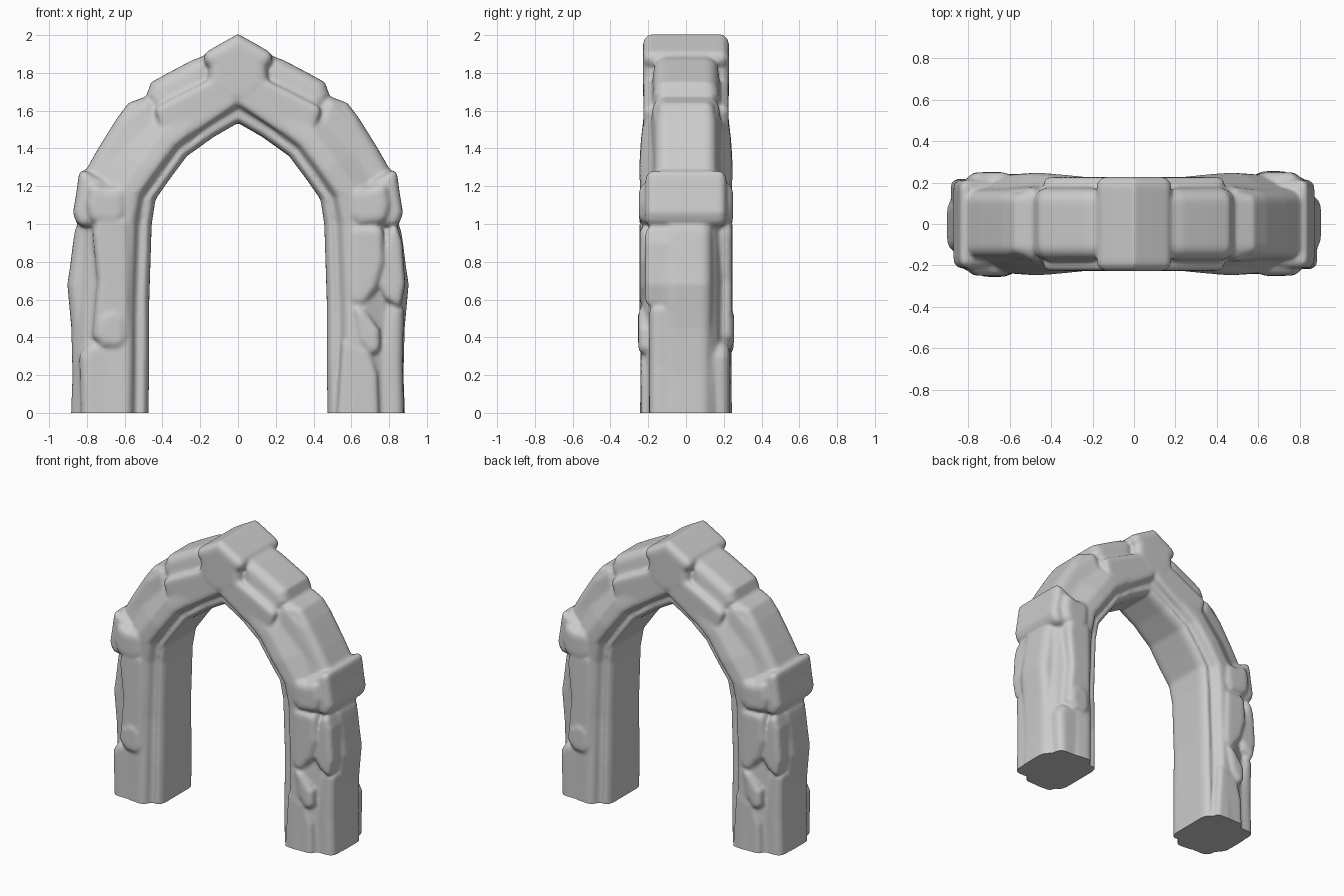
import bpy, bmesh, math

if "Cube" in bpy.data.objects:
    bpy.data.objects.remove(bpy.data.objects["Cube"])

parts = []


def finish(name, bm):
    bmesh.ops.recalc_face_normals(bm, faces=bm.faces)
    me = bpy.data.meshes.new(name)
    bm.to_mesh(me)
    bm.free()
    ob = bpy.data.objects.new(name, me)
    bpy.context.collection.objects.link(ob)
    parts.append(ob)
    return ob


def stone(name, pts, y0, y1, bevel=0.05, limit=50, paired=True):
    """Side-on outline (x, z[, inset]) given thickness in y, edges worn round."""
    bm = bmesh.new()
    front, back = [], []
    for p in pts:
        d = p[2] if len(p) > 2 else 0
        front.append(bm.verts.new((p[0], y0 + d, p[1])))
        back.append(bm.verts.new((p[0], y1 - d, p[1])))
    bm.faces.new(front)
    bm.faces.new(back)
    n = len(pts)
    for i in range(n):
        j = (i + 1) % n
        bm.faces.new((front[i], front[j], back[j], back[i]))
    bmesh.ops.recalc_face_normals(bm, faces=bm.faces)
    edges = [e for e in bm.edges
             if e.calc_face_angle(0) > math.radians(limit)
             and max(v.co.z for v in e.verts) > 0.001]
    bmesh.ops.bevel(bm, geom=edges, offset=bevel, segments=4, profile=0.5,
                    affect='EDGES', clamp_overlap=True)
    ob = finish(name, bm)
    if paired:  # the arch repeats when turned half a circle
        twin = bpy.data.objects.new(name + "_opposite", ob.data.copy())
        twin.rotation_euler[2] = math.pi
        bpy.context.collection.objects.link(twin)
        parts.append(twin)


LOW = -.06  # legs run below ground and are trimmed flat at the end

# Moulded arch core: stations of inner x,z, outer x,z, depth scale
half = [(.475, LOW, .87, LOW, 1.1), (.47, .3, .865, .3, 1.08), (.47, .6, .86, .6, 1.04),
        (.457, 1.0, .84, 1.0, 1.04), (.437, 1.13, .80, 1.2, 1.09),
        (.36, 1.24, .67, 1.39, 1.12), (.27, 1.36, .52, 1.59, 1.08),
        (.13, 1.46, .27, 1.79, 1.0), (0, 1.535, 0, 1.96, 1.0)]
stations = half + [(-a, b, -c, d, e) for a, b, c, d, e in half[-2::-1]]
side = [(0, .125), (.02, .15), (.06, .17), (.1, .174), (.14, .165), (.19, .175),
        (.23, .205), (.28, .22), (.35, .222), (.53, .216), (.7, .185), (.87, .155),
        (.95, .13), (1, .1)]
ring = [(t, -y) for t, y in side] + [(t, y) for t, y in reversed(side)]
bm = bmesh.new()
loops = [[bm.verts.new((a + (c - a) * t, y * s, b + (d - b) * t)) for t, y in ring]
         for a, b, c, d, s in stations]
for r0, r1 in zip(loops, loops[1:]):
    for i in range(len(ring)):
        j = (i + 1) % len(ring)
        bm.faces.new((r0[i], r0[j], r1[j], r1[i]))
bm.faces.new(loops[0])
bm.faces.new(loops[-1])
finish("arch_core", bm)

# Keystone at the peak, flowing down into the band on both faces
key = [(.1, 1.95), (.16, 1.915), (.2, 1.88), (.155, 1.83), (.16, 1.73), (.06, 1.64)]
stone("keystone", [(0, 2.006)] + key + [(-x, z) for x, z in reversed(key)],
      -.228, .228, .075, 65, paired=False)

# Curved-part stones, narrower towards the outside
stone("upper_stone", [(.12, 1.91, .03), (.24, 1.868, .03), (.36, 1.805, .03), (.46, 1.75, .03),
                      (.485, 1.68, .02), (.43, 1.58), (.17, 1.72)], -.19, .19, .055)
stone("upper_band", [(0, 1.83), (.17, 1.755), (.3, 1.69), (.445, 1.615), (.41, 1.5), (.3, 1.43),
                     (.12, 1.55), (0, 1.63)], -.226, .226, .03)
stone("lower_stone", [(.43, 1.68, .05), (.5, 1.67, .06), (.58, 1.64, .06), (.64, 1.56, .06),
                      (.74, 1.4, .06), (.825, 1.25, .06), (.62, 1.17), (.4, 1.48)],
      -.21, .21, .045)

# Springing stone, stepped back at its outer side
stone("springing_face", [(.585, 1.205), (.7, 1.2), (.79, 1.235), (.81, 1.1), (.79, 1.0),
                         (.64, .985), (.585, 1.03)], -.25, .25, .05)
stone("springing_block", [(.65, 1.2), (.785, 1.27), (.838, 1.297), (.855, 1.17), (.873, 1.06),
                          (.85, .985), (.65, .985)], -.215, .215, .065)

# Outer ridge running up each leg
stone("leg_ridge", [(.7, LOW), (.885, LOW), (.876, .2), (.882, .45), (.903, .68), (.888, .78),
                    (.873, .9), (.855, 1.02), (.7, 1.02)], -.13, .14, .06)

# Rubble on one face of each leg
stone("rubble_upper", [(.58, .58), (.66, .55), (.74, .66), (.78, .8), (.77, .99), (.59, 1.0)],
      -.245, -.08, .05)
stone("rubble_side", [(.73, .68), (.78, .6), (.86, .55), (.885, .68), (.87, .9), (.84, 1.0),
                      (.79, .96)], -.218, -.05, .05)
stone("rubble_lower", [(.6, .58), (.67, .55), (.75, .44), (.755, .33), (.7, .3), (.64, .38)],
      -.252, -.1, .04)
stone("base_chunk", [(.52, LOW), (.75, LOW), (.74, .2), (.7, .34), (.55, .4)], -.24, -.1, .03)
stone("base_corner", [(.74, LOW), (.88, LOW), (.872, .25), (.878, .55), (.8, .62), (.74, .3)],
      -.195, .0, .05)

# Long panel on the other face of each leg
stone("long_panel", [(.57, .4), (.6, .35), (.73, .35), (.77, .42), (.76, .53), (.745, .7),
                     (.77, .95), (.75, 1.04), (.575, 1.04)], .1, .245, .035)
stone("panel_foot", [(.58, .35), (.64, .33), (.72, .34), (.77, .4), (.76, .51), (.68, .57),
                     (.585, .53)], .1, .255, .05)
stone("base_back", [(.585, LOW), (.83, LOW), (.84, .3), (.8, .38), (.6, .38)], .08, .23, .05)

# Fuse everything into one worn stone mass
bpy.ops.object.select_all(action='DESELECT')
for ob in parts:
    ob.select_set(True)
arch = parts[0]
bpy.context.view_layer.objects.active = arch
bpy.ops.object.join()
arch.name = "stone_arch"
remesh = arch.modifiers.new("fuse", 'REMESH')
remesh.mode = 'VOXEL'
remesh.voxel_size = 0.011
worn = arch.modifiers.new("worn", 'SMOOTH')
worn.factor = 0.5
worn.iterations = 6
deps = bpy.context.evaluated_depsgraph_get()
bm = bmesh.new()
bm.from_mesh(bpy.data.meshes.new_from_object(arch.evaluated_get(deps)))
arch.modifiers.clear()

# Trim the feet flat on the ground
cut = bmesh.ops.bisect_plane(bm, geom=bm.verts[:] + bm.edges[:] + bm.faces[:],
                             plane_co=(0, 0, 0), plane_no=(0, 0, 1), clear_inner=True)
rim = [e for e in cut["geom_cut"] if isinstance(e, bmesh.types.BMEdge)]
bmesh.ops.holes_fill(bm, edges=rim, sides=0)
bmesh.ops.recalc_face_normals(bm, faces=bm.faces)
bm.to_mesh(arch.data)
bm.free()
bpy.ops.object.shade_smooth_by_angle(angle=math.radians(50))
